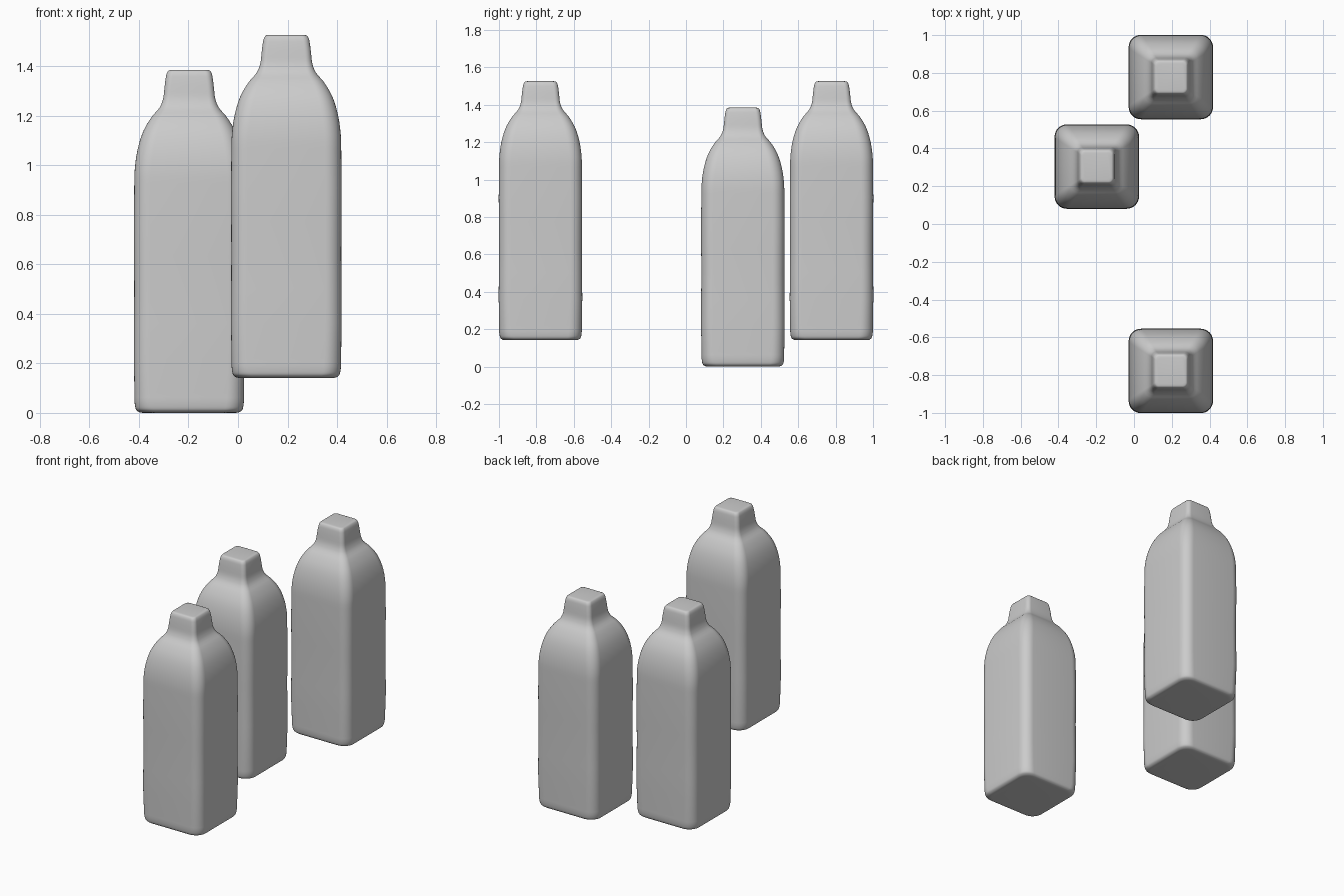
import bpy, bmesh, math
from mathutils import Vector

if "Cube" in bpy.data.objects:
    bpy.data.objects.remove(bpy.data.objects["Cube"])

# (half width, height, corner radius) from base to cap
PROFILE = [
    (0.180, 0.000, 0.065), (0.203, 0.003, 0.070), (0.214, 0.012, 0.070),
    (0.219, 0.030, 0.070), (0.221, 0.080, 0.068), (0.222, 0.500, 0.065),
    (0.222, 0.900, 0.065), (0.220, 0.980, 0.065), (0.208, 1.065, 0.065),
    (0.184, 1.140, 0.058), (0.149, 1.198, 0.045), (0.118, 1.235, 0.034),
    (0.106, 1.265, 0.028), (0.100, 1.310, 0.026), (0.095, 1.350, 0.026),
    (0.090, 1.372, 0.025), (0.083, 1.382, 0.022), (0.070, 1.385, 0.018),
]
STEPS = 3
CORNER = 8


def smooth_profile(pts):
    # monotone-height cubic interpolation through the profile points
    p = [Vector(q) for q in pts]
    out = []
    for i in range(len(p) - 1):
        a, b = p[i], p[i + 1]
        seg = (b - a).length
        def tangent(j):
            if j == 0 or j == len(p) - 1:
                return (b - a)
            d1, d2 = p[j] - p[j - 1], p[j + 1] - p[j]
            return (d1 / d1.length * d2.length + d2 / d2.length * d1.length) \
                / (d1.length + d2.length) * seg
        ta, tb = tangent(i), tangent(i + 1)
        for s in range(STEPS):
            t = s / STEPS
            out.append(a * (2*t**3 - 3*t**2 + 1) + ta * (t**3 - 2*t**2 + t)
                       + b * (3*t**2 - 2*t**3) + tb * (t**3 - t**2))
    return out + [p[-1]]


def rounded_square(half, radius):
    # rounded square outline, counter-clockwise
    c = half - radius
    pts = []
    for k, (sx, sy) in enumerate([(1, 1), (-1, 1), (-1, -1), (1, -1)]):
        for i in range(CORNER + 1):
            a = math.pi / 2 * (k + i / CORNER)
            pts.append((sx * c + radius * math.cos(a), sy * c + radius * math.sin(a)))
    return pts


# Bottle: rounded-square sections lofted up the profile
bm = bmesh.new()
rings = [[bm.verts.new((x, y, z)) for x, y in rounded_square(h, r)]
         for h, z, r in smooth_profile(PROFILE)]
for low, high in zip(rings, rings[1:]):
    n = len(low)
    for i in range(n):
        j = (i + 1) % n
        bm.faces.new((low[i], low[j], high[j], high[i]))
bm.faces.new(rings[0][::-1])
bm.faces.new(rings[-1])
bmesh.ops.recalc_face_normals(bm, faces=bm.faces)
for f in bm.faces:
    f.smooth = True
mesh = bpy.data.meshes.new("bottle")
bm.to_mesh(mesh)
bm.free()

# Three copies of the same bottle
for name, loc in [("bottle_middle", (-0.197, 0.304, 0.0)),
                  ("bottle_back", (0.195, 0.778, 0.141)),
                  ("bottle_front", (0.195, -0.778, 0.141))]:
    ob = bpy.data.objects.new(name, mesh)
    ob.location = loc
    bpy.context.collection.objects.link(ob)
